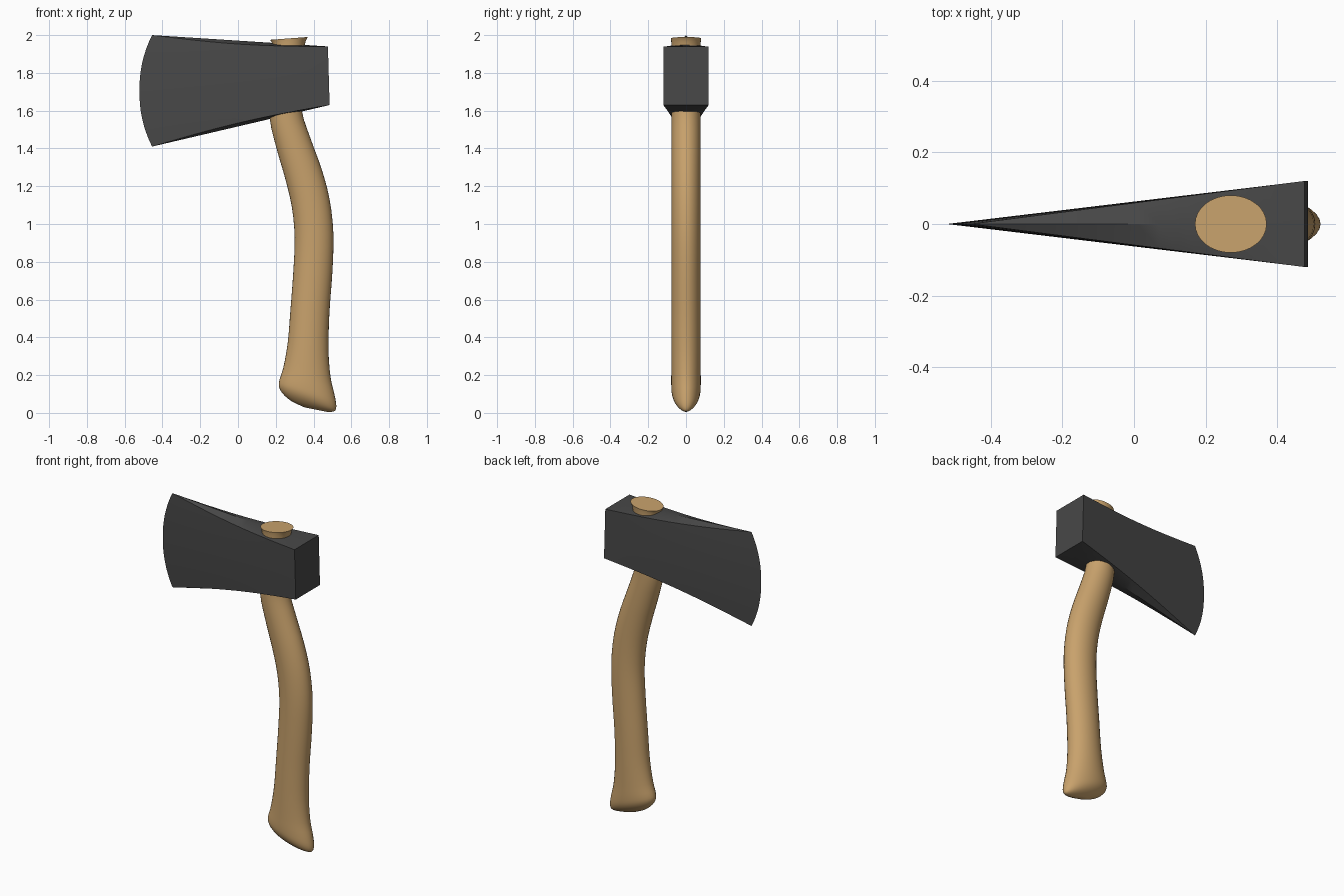
import bpy, bmesh, math
from mathutils import Vector

if "Cube" in bpy.data.objects:
    bpy.data.objects.remove(bpy.data.objects["Cube"])


def finish(name, bm, color, angle):
    bmesh.ops.remove_doubles(bm, verts=bm.verts, dist=1e-5)
    bmesh.ops.dissolve_degenerate(bm, edges=bm.edges, dist=1e-5)
    bmesh.ops.recalc_face_normals(bm, faces=bm.faces)
    me = bpy.data.meshes.new(name)
    bm.to_mesh(me)
    bm.free()
    ob = bpy.data.objects.new(name, me)
    bpy.context.collection.objects.link(ob)
    mat = bpy.data.materials.new(name + "_colour")
    mat.diffuse_color = color
    mat.use_nodes = True
    mat.node_tree.nodes["Principled BSDF"].inputs["Base Color"].default_value = mat.diffuse_color
    me.materials.append(mat)
    bpy.ops.object.select_all(action='DESELECT')
    ob.select_set(True)
    bpy.context.view_layer.objects.active = ob
    bpy.ops.object.shade_smooth_by_angle(angle=math.radians(angle))


def loft(rings):
    bm = bmesh.new()
    rows = [[bm.verts.new(p) for p in ring] for ring in rings]
    n = len(rows[0])
    for a, b in zip(rows, rows[1:]):
        for i in range(n):
            j = (i + 1) % n
            bm.faces.new((a[i], a[j], b[j], b[i]))
    bm.faces.new(rows[0])
    return bm, rows


def lerp(a, b, t):
    return a + (b - a) * t


# Axe head: square poll tapering to a curved cutting edge
STATIONS, ROWS = 16, 16


def head_ring(t):
    half = 0.12 * (1 - t)
    sag = 0.018 * math.sin(math.pi * t)
    top, bottom = lerp(1.94, 2.0, t), lerp(1.63, 1.41, t)
    side = []
    for k in range(ROWS + 1):
        v = k / ROWS
        edge_x = -0.455 - 0.067 * (1 - abs(2 * v - 1) ** 2.2)
        x = lerp(lerp(0.485, 0.476, v), edge_x, t)
        side.append((x, lerp(bottom + sag, top - sag, v)))
    front = [Vector((x, -half, z)) for x, z in side]
    back = [Vector((x, half, z)) for x, z in reversed(side)]
    # centre ridges stay straight while the side edges dip
    crown = Vector((side[-1][0], 0, top))
    keel = Vector((side[0][0], 0, bottom))
    return front + [crown] + back + [keel]


bm, _ = loft([head_ring(i / STATIONS) for i in range(STATIONS + 1)])
finish("axe_head", bm, (0.065, 0.065, 0.065, 1), 30)

# Handle: left x, left z, right x, right z, half depth for each section
SECTIONS = [
    (0.17, 1.975, 0.37, 1.99, 0.08),
    (0.183, 1.93, 0.352, 1.94, 0.077),
    (0.17, 1.75, 0.34, 1.76, 0.077),
    (0.168, 1.56, 0.338, 1.60, 0.077),
    (0.204, 1.40, 0.385, 1.45, 0.078),
    (0.25, 1.24, 0.443, 1.29, 0.078),
    (0.285, 1.09, 0.485, 1.13, 0.078),
    (0.30, 0.93, 0.505, 0.95, 0.078),
    (0.293, 0.75, 0.50, 0.75, 0.078),
    (0.278, 0.55, 0.484, 0.53, 0.078),
    (0.263, 0.37, 0.479, 0.33, 0.078),
    (0.24, 0.24, 0.49, 0.19, 0.078),
    (0.22, 0.175, 0.508, 0.11, 0.078),
    (0.217, 0.14, 0.519, 0.055, 0.074),
    (0.235, 0.104, 0.519, 0.023, 0.06),
    (0.28, 0.064, 0.508, 0.008, 0.038),
    (0.35, 0.03, 0.475, 0.005, 0.014),
]


def spline(points, steps):
    # Catmull-Rom interpolation of the section list
    out = []
    for i in range(len(points) - 1):
        a, b = points[max(i - 1, 0)], points[i]
        c, d = points[i + 1], points[min(i + 2, len(points) - 1)]
        for s in range(steps):
            t = s / steps
            out.append([0.5 * (2 * q + (r - p) * t + (2 * p - 5 * q + 4 * r - w) * t * t
                               + (3 * q - p - 3 * r + w) * t ** 3)
                        for p, q, r, w in zip(a, b, c, d)])
    return out + [points[-1]]


def handle_ring(section):
    lx, lz, rx, rz, depth = section
    ring = []
    for i in range(32):
        a = math.tau * i / 32
        u = 0.5 + 0.5 * math.cos(a)
        ring.append(Vector((lerp(lx, rx, u), depth * math.sin(a), lerp(lz, rz, u))))
    return ring


bm, rows = loft([handle_ring(s) for s in spline(SECTIONS, 3)])
bm.faces.new(rows[-1])
for v in bm.verts:
    v.co.z = max(v.co.z, 0)
finish("handle", bm, (0.58, 0.36, 0.15, 1), 50)
